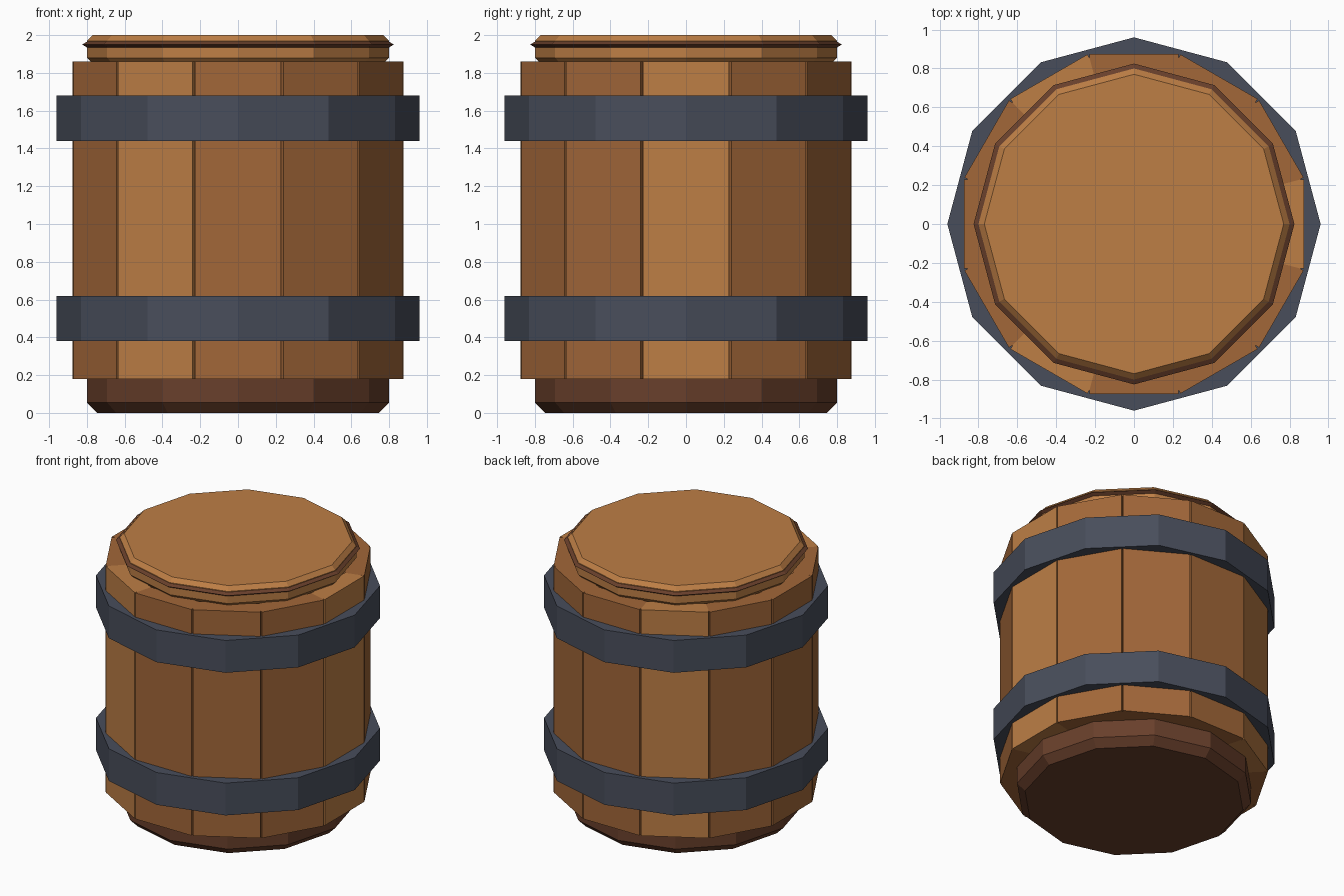
import bpy, bmesh, math
from math import sin, cos, tan, radians

if "Cube" in bpy.data.objects:
    bpy.data.objects.remove(bpy.data.objects["Cube"])

SIDES = 12


def material(name, rgb):
    m = bpy.data.materials.new(name)
    m.diffuse_color = (*rgb, 1)
    m.use_nodes = True
    m.node_tree.nodes["Principled BSDF"].inputs["Base Color"].default_value = m.diffuse_color
    return m


LIGHT = material("light_oak", (0.51, 0.21, 0.06))
MID = material("brown_oak", (0.36, 0.135, 0.04))
DARK = material("dark_wood", (0.14, 0.05, 0.024))
IRON = material("iron", (0.065, 0.075, 0.105))


def finish(name, bm, mat):
    bmesh.ops.recalc_face_normals(bm, faces=bm.faces)
    me = bpy.data.meshes.new(name)
    bm.to_mesh(me)
    bm.free()
    me.materials.append(mat)
    ob = bpy.data.objects.new(name, me)
    bpy.context.collection.objects.link(ob)
    return ob


def lathe(name, profile, mat, closed=False):
    """Revolve (radius, z) points into a 12-sided solid or a closed ring."""
    bm = bmesh.new()
    rings = [[bm.verts.new((r * cos(math.tau * i / SIDES),
                            r * sin(math.tau * i / SIDES), z))
              for i in range(SIDES)] for r, z in profile]
    pairs = list(zip(rings, rings[1:]))
    if closed:
        pairs.append((rings[-1], rings[0]))
    else:
        bm.faces.new(rings[0])
        bm.faces.new(rings[-1])
    for a, b in pairs:
        for i in range(SIDES):
            j = (i + 1) % SIDES
            bm.faces.new((a[i], a[j], b[j], b[i]))
    return finish(name, bm, mat)


def stave(name, angle, mat):
    """Flat board whose outer corners leave a thin V groove at each joint."""
    t = tan(radians(15))
    half = [(0.875, 0.2285), (0.2285 / t, 0.2285), (0.74, 0.74 * t)]
    outline = half + [(x, -y) for x, y in reversed(half)]
    c, s = cos(angle), sin(angle)
    bm = bmesh.new()
    low, high = [[bm.verts.new((x * c - y * s, x * s + y * c, z))
                  for x, y in outline] for z in (0.18, 1.86)]
    bm.faces.new(low)
    bm.faces.new(high)
    for i in range(len(outline)):
        j = (i + 1) % len(outline)
        bm.faces.new((low[i], low[j], high[j], high[i]))
    return finish(name, bm, mat)


# Staves, every fourth one lighter
for i in range(SIDES):
    stave(f"stave_{i + 1}", radians(30 * i), MID if i % 4 else LIGHT)

# Chamfered base
lathe("base", [(0.745, 0), (0.8, 0.055), (0.8, 0.3), (0.745, 0.355)], DARK)

# Iron hoops
for name, z in (("lower_hoop", 0.5), ("upper_hoop", 1.56)):
    lathe(name, [(0.96, z - 0.12), (0.96, z + 0.12),
                 (0.86, z + 0.12), (0.86, z - 0.12)], IRON, closed=True)

# Chamfered lid with a thin dark rim
lathe("lid", [(0.77, 1.85), (0.8, 1.88), (0.8, 1.97), (0.77, 2.0)], LIGHT)
lathe("lid_rim", [(0.825, 1.95), (0.8, 1.965), (0.775, 1.95), (0.8, 1.935)],
      DARK, closed=True)
